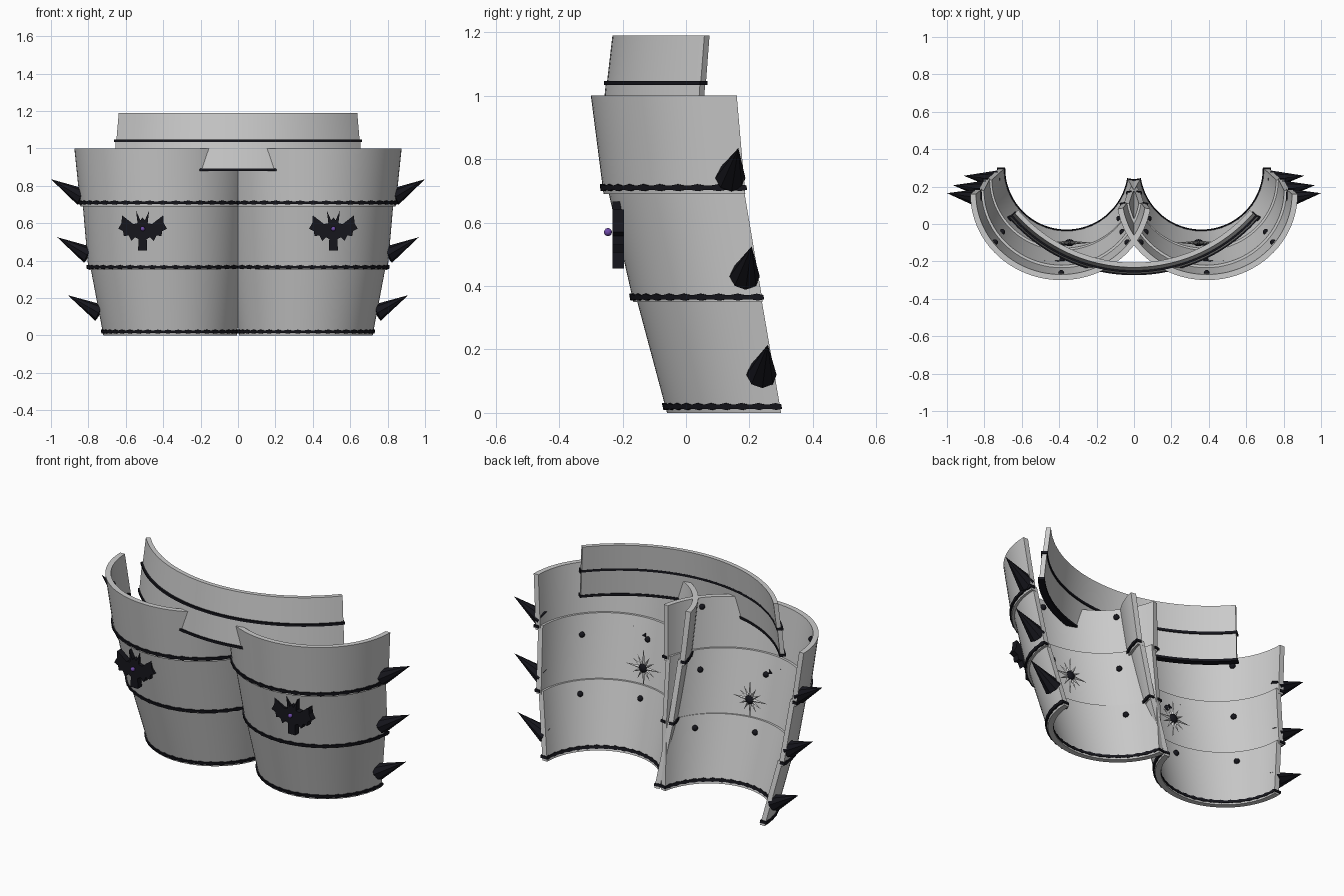
import bpy, bmesh, math
from mathutils import Vector, Matrix

if "Cube" in bpy.data.objects:
    bpy.data.objects.remove(bpy.data.objects["Cube"])


def material(name, col):
    m = bpy.data.materials.new(name)
    m.diffuse_color = (*col, 1)
    m.use_nodes = True
    m.node_tree.nodes["Principled BSDF"].inputs["Base Color"].default_value = m.diffuse_color
    return m


BLACK = material("black_metal", (0.008, 0.008, 0.012))
PURPLE = material("purple_gem", (0.16, 0.07, 0.4))


def finish(name, bm, mat=None, mirror=True, smooth=True):
    bmesh.ops.recalc_face_normals(bm, faces=bm.faces)
    me = bpy.data.meshes.new(name)
    bm.to_mesh(me)
    bm.free()
    ob = bpy.data.objects.new(name, me)
    bpy.context.collection.objects.link(ob)
    if mat:
        me.materials.append(mat)
    if mirror:
        ob.modifiers.new("mirror", 'MIRROR')
    if smooth:
        bpy.context.view_layer.objects.active = ob
        ob.select_set(True)
        bpy.ops.object.shade_smooth_by_angle(angle=math.radians(35))
        ob.select_set(False)
    return ob


# Curved wall swept along an elliptical arc; a section is (z, cx, cy, rx, ry)
def shell(name, top, bot, a0, a1, t, n=40, wave=0, **kw):
    bm = bmesh.new()
    rings = []
    for i in range(n + 1):
        a = math.radians(a0 + (a1 - a0) * i / n)
        w = wave * (i % 3 == 1)
        ring = []
        for (z, cx, cy, rx, ry), d, dz in ((top, 0, w), (top, t, w), (bot, t, -w), (bot, 0, -w)):
            ring.append(bm.verts.new((cx + (rx - d) * math.cos(a), cy + (ry - d) * math.sin(a), z + dz)))
        rings.append(ring)
    for p, q in zip(rings, rings[1:]):
        for k in range(4):
            bm.faces.new((p[k], p[(k + 1) % 4], q[(k + 1) % 4], q[k]))
    bm.faces.new(rings[0])
    bm.faces.new(rings[-1])
    return finish(name, bm, **kw)


def lerp(s, e, z):
    f = (z - s[0]) / (e[0] - s[0])
    return tuple(a + (b - a) * f for a, b in zip(s, e))


def grow(s, d):
    return (s[0], s[1], s[2], s[3] + d, s[4] + d)


# Thigh plates: three overlapping lames, each with a black edge and rivets
lames = [
    ("upper", (1.0, .39, .16, .485, .46), (.69, .385, .187, .458, .447), .61, .71),
    ("middle", (.72, .385, .18, .447, .43), (.35, .38, .242, .42, .408), .61, .365),
    ("lower", (.37, .375, .236, .415, .395), (0, .36, .30, .36, .36), .30, .02),
]
for name, top, bot, _, zt in lames:
    shell(name + "_lame", top, bot, 0, -170, .03)
    hi, lo = (grow(lerp(top, bot, zt + d), .008) for d in (.007, -.007))
    shell(name + "_trim", hi, lo, .8, -170.8, .042 if zt < .1 else .03, n=60, wave=.004, mat=BLACK)

bm = bmesh.new()
for (name, top, bot, _, _), z in zip(lames, (.95, .61, .30)):
    s = lerp(top, bot, z)
    for a in (-38, -90, -142):
        a = math.radians(a)
        p = (s[1] + (s[3] - .032) * math.cos(a), s[2] + (s[4] - .032) * math.sin(a), z)
        bmesh.ops.create_uvsphere(bm, u_segments=12, v_segments=8, radius=.016,
                                  matrix=Matrix.Translation(p))
finish("rivets", bm, BLACK)

# Waist belt: two bands with black edging
R = .864


def belt(z, w):
    return (z, 0, .614, R + w, R + w)


A0, A1 = -90 - 48.9, -90 + 48.9
shell("belt_upper", belt(1.19, -.018), belt(1.035, 0), A0, A1, .025, mirror=False)
shell("belt_lower", belt(1.04, .003), belt(.88, .018), A0, A1, .025, mirror=False)
for z, w in ((1.04, .005), (.886, .02)):
    shell("belt_trim", belt(z + .007, w + .004), belt(z - .007, w + .004), A0 - .4, A1 + .4, .036,
          mat=BLACK, mirror=False)


# Cone pointing from one point to another
def cone(bm, p, q, r, seg):
    p, q = Vector(p), Vector(q)
    rot = (q - p).to_track_quat('Z', 'Y').to_matrix().to_4x4()
    bmesh.ops.create_cone(bm, cap_ends=True, segments=seg, radius1=r, radius2=0,
                          depth=(q - p).length, matrix=Matrix.Translation((p + q) / 2) @ rot)


# Side spikes
bm = bmesh.new()
for base, tip in (((.835, .14, .74), (1.0, .165, .835)),
                  ((.80, .185, .43), (.967, .207, .525)),
                  ((.74, .238, .12), (.91, .258, .215))):
    cone(bm, base, tip, .048, 8)
finish("side_spikes", bm, BLACK, smooth=False)

# Bat emblems: half outline mirrored about its middle, then extruded
half = [(0, .06), (.012, .045), (.035, .097), (.027, .03), (.05, .025), (.11, .072), (.113, .03),
        (.13, 0), (.105, -.012), (.10, -.04), (.075, -.035), (.06, -.065), (.04, -.045),
        (.022, -.055), (.024, -.115)]
outline = half + [(-x, z) for x, z in reversed(half[1:])]
bm = bmesh.new()
face = bm.faces.new([bm.verts.new((.51 + x, -.232, .57 + z)) for x, z in outline])
ext = bmesh.ops.extrude_face_region(bm, geom=[face])
bmesh.ops.translate(bm, vec=(0, .036, 0), verts=[v for v in ext["geom"] if isinstance(v, bmesh.types.BMVert)])
bmesh.ops.triangulate(bm, faces=[f for f in bm.faces if len(f.verts) > 4])
finish("bat_emblem", bm, BLACK, smooth=False)

bm = bmesh.new()
bmesh.ops.create_icosphere(bm, subdivisions=2, radius=.013, matrix=Matrix.Translation((.51, -.246, .57)))
finish("bat_gem", bm, PURPLE)

# Star bursts on the inside of the plates
hub = Vector((.345, -.1, .49))
bm = bmesh.new()
for i in range(12):
    a = math.tau * i / 12
    r = .115 if i % 3 == 0 else .08
    cone(bm, hub, hub + Vector((math.cos(a) * r, 0, math.sin(a) * r)), .012, 4)
finish("star_rays", bm, smooth=False)
bm = bmesh.new()
bmesh.ops.create_uvsphere(bm, u_segments=16, v_segments=8, radius=.027,
                          matrix=Matrix.Translation(hub) @ Matrix.Diagonal((1, .7, 1, 1)))
finish("star_hub", bm, BLACK)
